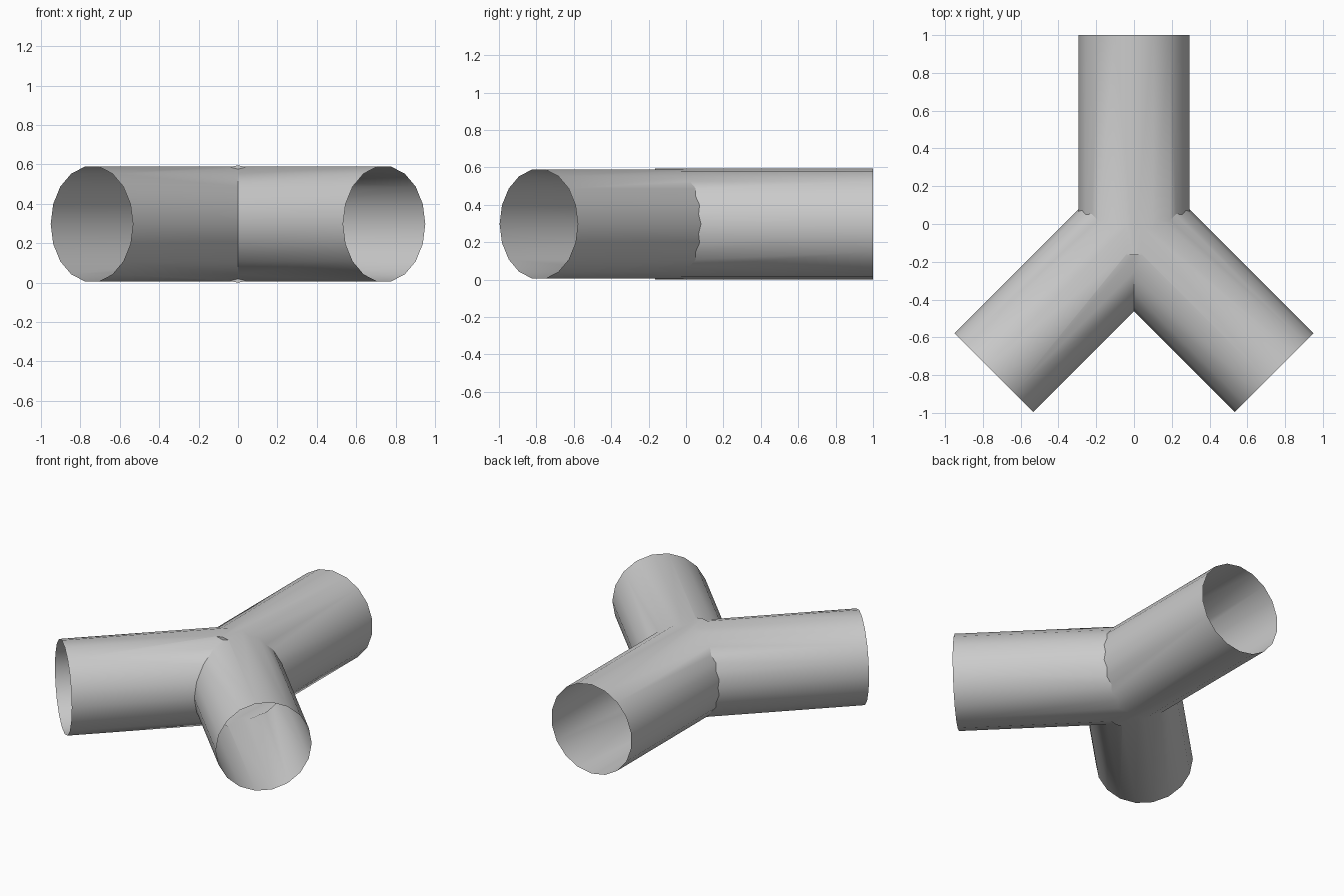
import bpy, bmesh, math
from mathutils import Vector, Matrix

if "Cube" in bpy.data.objects:
    bpy.data.objects.remove(bpy.data.objects["Cube"])

R, SIDES, ZC = 0.2975, 18, 0.2975
HUB = Vector((0, -0.045, ZC))          # where the pipe axes meet
DIAG = Vector((1, -1, 0)).normalized()


def add_pipe(bm, start, end, radius, spin):
    """Capped round prism between two points; spin turns it about its axis."""
    axis = end - start
    side = axis.normalized().cross(Vector((0, 0, 1)))
    frame = Matrix((side, Vector((0, 0, 1)), axis.normalized())).transposed()
    # columns: side, up, axis (det -1 is avoided by flipping side)
    if frame.determinant() < 0:
        frame.col[0] = -frame.col[0]
    m = Matrix.Translation((start + end) / 2) @ frame.to_4x4() @ Matrix.Rotation(spin, 4, 'Z')
    bmesh.ops.create_cone(bm, cap_ends=True, segments=SIDES, radius1=radius,
                          radius2=radius, depth=axis.length, matrix=m)


def make_object(name, bm):
    bmesh.ops.recalc_face_normals(bm, faces=bm.faces)
    me = bpy.data.meshes.new(name)
    bm.to_mesh(me)
    bm.free()
    ob = bpy.data.objects.new(name, me)
    bpy.context.collection.objects.link(ob)
    return ob


# Two diagonal branches, mitred on x = 0 (flat facet on top)
bm = bmesh.new()
add_pipe(bm, HUB - DIAG * 0.6, HUB + DIAG * 1.05, R - 0.002, math.pi / 2)
bmesh.ops.bisect_plane(bm, geom=bm.verts[:] + bm.edges[:] + bm.faces[:], dist=1e-6,
                       plane_co=(0, 0, 0), plane_no=(1, 0, 0), clear_inner=True)
bmesh.ops.mirror(bm, geom=bm.verts[:] + bm.edges[:] + bm.faces[:], axis='X', merge_dist=1e-4)
bmesh.ops.remove_doubles(bm, verts=bm.verts, dist=1e-4)
junction = make_object("pipe_junction", bm)

# Straight rear branch (facet edge on top)
bm = bmesh.new()
add_pipe(bm, Vector((0, -0.165, ZC)), Vector((0, 1, ZC)), R, 0)
rear = make_object("rear_branch_helper", bm)

# Fuse them
mod = junction.modifiers.new("fuse", 'BOOLEAN')
mod.operation, mod.solver, mod.object = 'UNION', 'EXACT', rear
bpy.context.view_layer.objects.active = junction
junction.select_set(True)
bpy.ops.object.modifier_apply(modifier=mod.name)
bpy.data.objects.remove(rear)

# Open the three pipe ends
bm = bmesh.new()
bm.from_mesh(junction.data)
ends = [f for f in bm.faces
        if (f.calc_center_median() - HUB).length > 0.9
        and max(f.normal.dot(d) for d in (DIAG, Vector((-DIAG.x, DIAG.y, 0)), Vector((0, 1, 0)))) > 0.99]
bmesh.ops.delete(bm, geom=ends, context='FACES')
bm.to_mesh(junction.data)
bm.free()
bpy.ops.object.shade_smooth_by_angle(angle=math.radians(30))
